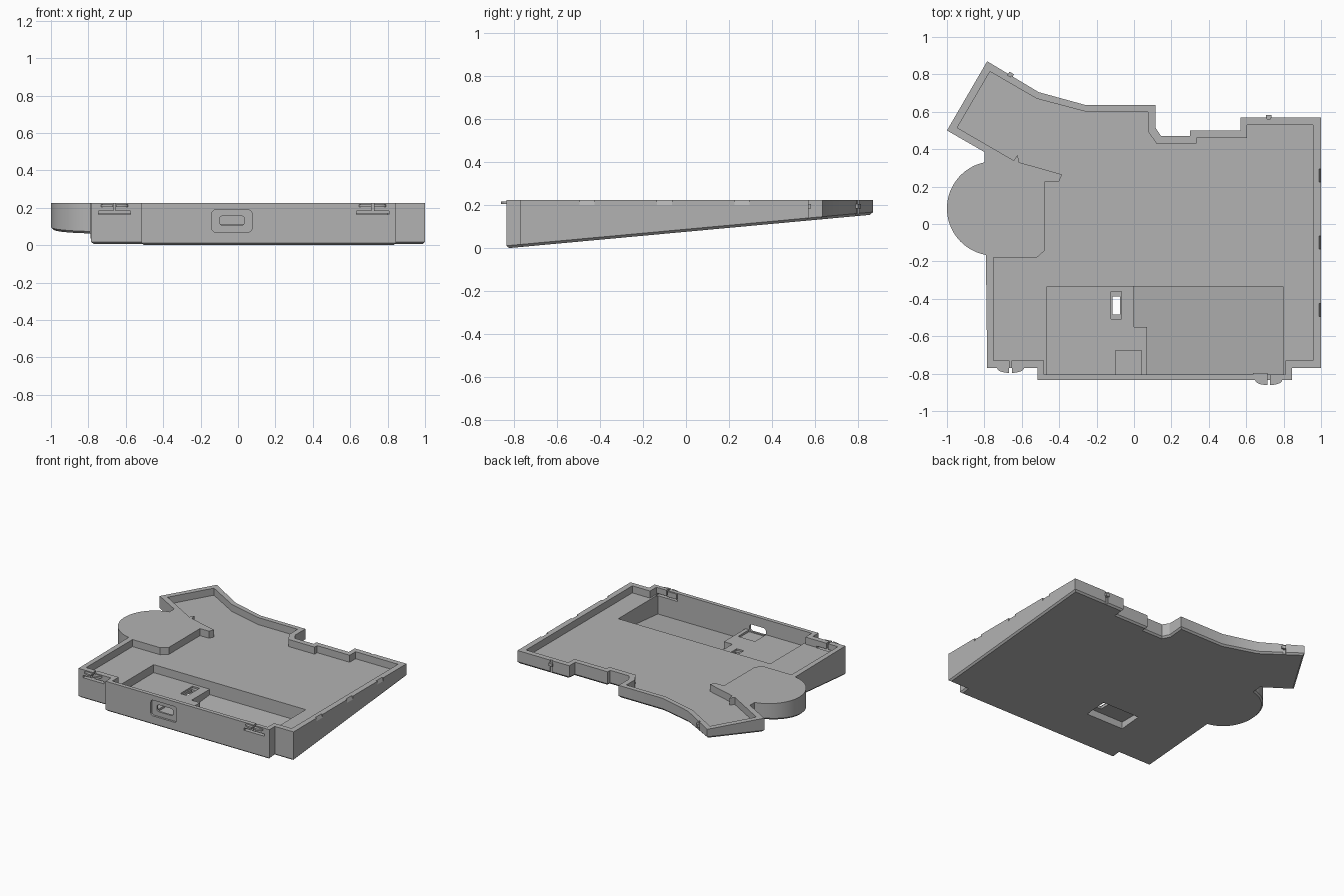
import bpy, bmesh, math
from mathutils import Matrix

if "Cube" in bpy.data.objects:
    bpy.data.objects.remove(bpy.data.objects["Cube"])

TOP = 0.225
GREY = (0.45, 0.45, 0.45, 1)
mat = bpy.data.materials.new("plain grey")
mat.use_nodes = True
mat.diffuse_color = GREY
mat.node_tree.nodes["Principled BSDF"].inputs["Base Color"].default_value = GREY


def underside(y):
    return (y + 0.835) * 0.092


def finish(bm, name):
    bmesh.ops.recalc_face_normals(bm, faces=bm.faces)
    mesh = bpy.data.meshes.new(name)
    bm.to_mesh(mesh)
    bm.free()
    mesh.materials.append(mat)
    ob = bpy.data.objects.new(name, mesh)
    bpy.context.collection.objects.link(ob)
    return ob


def prism(name, outline, floor, top, chamfer=0):
    """Upright prism whose floor height is a function of y."""
    bm = bmesh.new()
    low = bm.faces.new([bm.verts.new((x, y, floor(y))) for x, y in reversed(outline)])
    high = bm.faces.new([bm.verts.new((x, y, top)) for x, y in outline])
    a, b = list(reversed(low.verts)), list(high.verts)
    n = len(a)
    for i in range(n):
        j = (i + 1) % n
        bm.faces.new((a[i], a[j], b[j], b[i]))
    if chamfer:
        bmesh.ops.recalc_face_normals(bm, faces=bm.faces)
        bmesh.ops.inset_region(bm, faces=[low], thickness=chamfer, depth=chamfer,
                               use_boundary=True, use_even_offset=True)
    return finish(bm, name)


def box(name, x, y, z, corner=0, turn=None):
    """Box from ranges, optionally rounded along y or turned about its centre."""
    bm = bmesh.new()
    bmesh.ops.create_cube(bm, size=1)
    size = [r[1] - r[0] for r in (x, y, z)]
    mid = [(r[0] + r[1]) / 2 for r in (x, y, z)]
    bmesh.ops.scale(bm, vec=size, verts=bm.verts)
    if corner:
        along = [e for e in bm.edges if abs(e.verts[0].co.y - e.verts[1].co.y) > 1e-4]
        bmesh.ops.bevel(bm, geom=along, offset=corner, segments=5, profile=0.5,
                        affect='EDGES')
    if turn:
        bmesh.ops.rotate(bm, matrix=Matrix.Rotation(turn[0], 3, turn[1]), verts=bm.verts)
    bmesh.ops.translate(bm, vec=mid, verts=bm.verts)
    return finish(bm, name)


def cut(target, cutter):
    mod = target.modifiers.new("cut", 'BOOLEAN')
    mod.operation = 'DIFFERENCE'
    mod.solver = 'EXACT'
    mod.object = cutter
    bpy.context.view_layer.objects.active = target
    bpy.ops.object.modifier_apply(modifier=mod.name)
    bpy.data.objects.remove(cutter)


# Wedge body with the round lobe on its right side
lobe = []
for i in range(41):
    t = math.radians(102 + (260 - 102) * i / 40)
    lobe.append((-0.748 + 0.252 * math.cos(t), 0.083 + 0.252 * math.sin(t)))
outline = [(-0.515, -0.835), (0.845, -0.835), (0.845, -0.77), (1, -0.77), (1, 0.57),
           (0.57, 0.57), (0.57, 0.5), (0.3, 0.5), (0.3, 0.47), (0.145, 0.47),
           (0.115, 0.515), (0.115, 0.635), (-0.255, 0.635), (-0.51, 0.705),
           (-0.785, 0.87), (-1, 0.5), (-0.8, 0.385)]
outline += lobe + [(-0.785, -0.77), (-0.515, -0.77)]
case = prism("case_body", outline, lambda y: underside(y) + 0.012, TOP, 0.012)

# Main tray
tray = [(-0.75, -0.73), (-0.48, -0.73), (-0.48, -0.805), (0.81, -0.805), (0.81, -0.73),
        (0.957, -0.73), (0.957, 0.53), (0.605, 0.53), (0.605, 0.46), (0.335, 0.46),
        (0.335, 0.43), (0.12, 0.43), (0.075, 0.495), (0.075, 0.6), (-0.255, 0.6),
        (-0.52, 0.67), (-0.77, 0.815), (-0.945, 0.515), (-0.643, 0.34), (-0.622, 0.37),
        (-0.615, 0.33), (-0.385, 0.265), (-0.4, 0.228), (-0.475, 0.228),
        (-0.475, -0.14), (-0.52, -0.18), (-0.75, -0.18)]
cut(case, prism("tray_cutter", tray, lambda y: 0.172, 0.3))

# Electronics bay: shallow half, deep half and connector seat
shallow = [(-0.465, -0.805), (0.07, -0.805), (0.07, -0.55), (0.0, -0.55),
           (0.0, -0.335), (-0.465, -0.335)]
deep = [(0.07, -0.805), (0.797, -0.805), (0.797, -0.335), (0.0, -0.335),
        (0.0, -0.55), (0.07, -0.55)]
cut(case, prism("shallow_cutter", shallow, lambda y: 0.112, 0.3))
cut(case, prism("deep_cutter", deep, lambda y: underside(y) + 0.025, 0.3))
cut(case, box("seat_cutter", (-0.1, 0.04), (-0.805, -0.675), (0.097, 0.3)))

# Connector opening in the front wall
cut(case, box("port_recess_cutter", (-0.14, 0.075), (-0.9, -0.82), (0.07, 0.188), 0.02))
cut(case, box("port_cutter", (-0.1, 0.036), (-0.9, -0.79), (0.105, 0.157), 0.02))

# Recess in the underside with its switch slot
cut(case, box("under_cutter", (-0.34, -0.03), (-0.53, -0.36), (-0.1, 0.08)))
cut(case, box("slot_rim_cutter", (-0.124, -0.066), (-0.507, -0.362), (0.1, 0.2)))
cut(case, box("slot_cutter", (-0.114, -0.075), (-0.485, -0.387), (0.0, 0.2)))

# Front spring clips: relief slots, split and protruding half-round tab
for side, cx, wall in (("right", -0.66, -0.77), ("left", 0.72, -0.835)):
    reach = (wall - 0.02, wall + 0.045)
    cut(case, box("relief_cutter", (cx - 0.086, cx + 0.086), reach, (0.165, 0.182)))
    cut(case, box("split_cutter", (cx - 0.006, cx + 0.006), reach, (0.175, 0.25)))
    for s in (-1, 1):
        arc = [(cx + s * 0.007, wall + 0.01)]
        arc += [(cx + s * (0.007 + 0.065 * math.sin(a)), wall - 0.026 * math.cos(a))
                for a in (math.pi / 2 * k / 8 for k in range(9))]
        arc.append((cx + s * 0.072, wall + 0.01))
        half = "inner" if s * cx < 0 else "outer"
        prism(f"{side}_clip_tab_{half}", arc if s > 0 else arc[::-1],
              lambda y: 0.205, 0.217)
    box(f"{side}_clip_backing", (cx - 0.085, cx - 0.007), (wall + 0.01, wall + 0.038),
        (0.183, 0.222))

# Rear locating nubs with relief slits
for name, cx, cy, angle in (("left", 0.72, 0.57, 0), ("right", -0.66, 0.797, -0.54)):
    turn = (angle, 'Z')
    cut(case, box("slit_cutter", (cx - 0.01, cx + 0.01), (cy - 0.008, cy + 0.03),
                  (0.1, 0.25), 0, turn))
    box(f"{name}_rear_nub", (cx - 0.014, cx + 0.014), (cy - 0.012, cy + 0.012),
        (0.185, 0.207), 0, turn)

# Bevelled notches along the left rim
for cy in (0.26, -0.1, -0.46):
    cut(case, box("notch_cutter", (0.99, 1.02), (cy - 0.035, cy + 0.035),
                  (0.205, 0.245), 0, (math.radians(-25), 'Y')))

# Smooth the round lobe and keep the hard edges
bpy.ops.object.select_all(action='DESELECT')
case.select_set(True)
bpy.context.view_layer.objects.active = case
bpy.ops.object.shade_smooth_by_angle(angle=math.radians(20))
